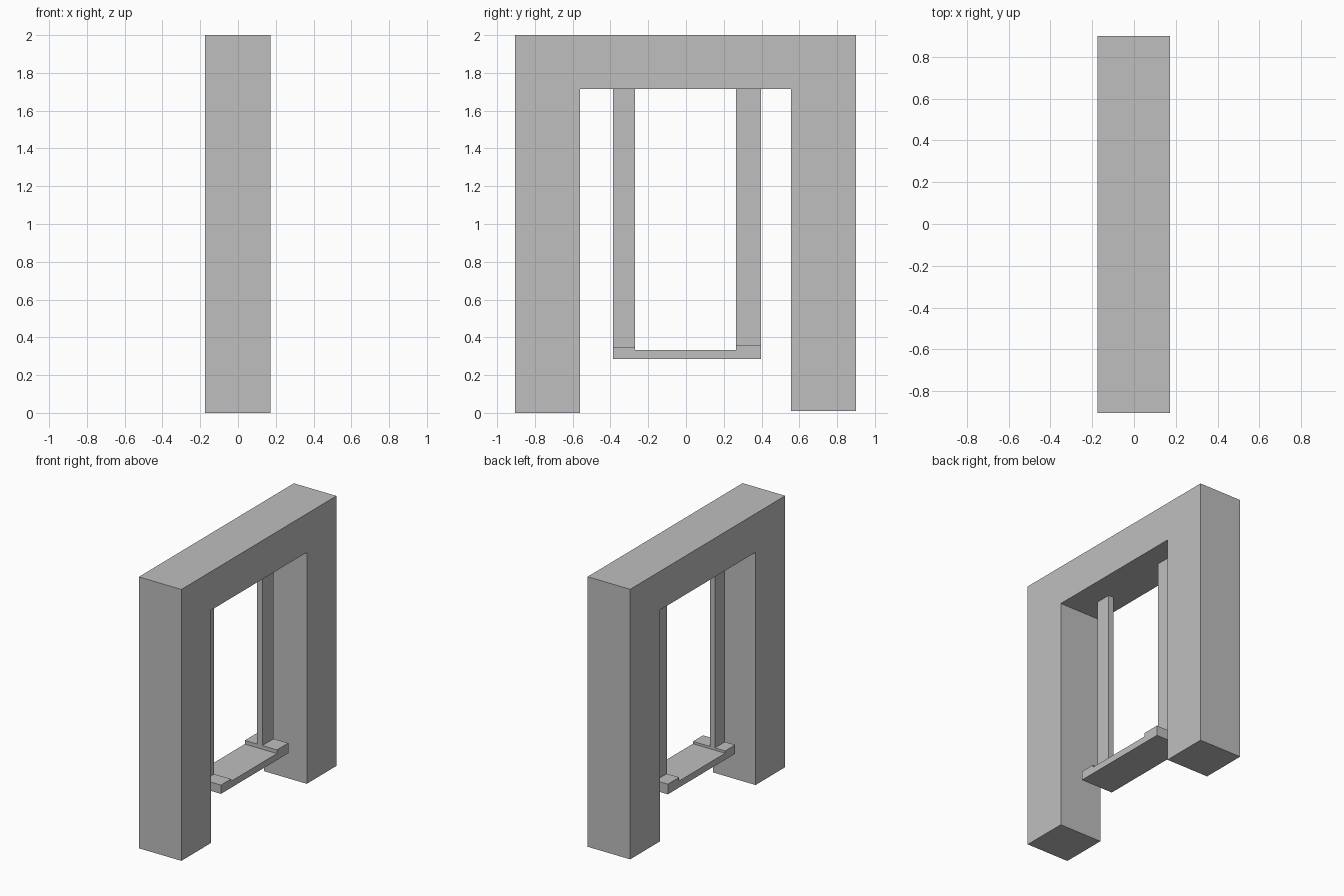
import bpy
import bmesh

old = bpy.data.objects.get("Cube")
if old:
    bpy.data.objects.remove(old, do_unlink=True)

# One plain grey for everything
grey = bpy.data.materials.new("plain grey")
grey.use_nodes = True
colour = (0.52, 0.52, 0.52, 1)
grey.diffuse_color = colour
grey.node_tree.nodes["Principled BSDF"].inputs["Base Color"].default_value = colour


def extrude_profile(name, profile, x0, x1):
    """Extrude a closed (y, z) outline from x0 to x1."""
    bm = bmesh.new()
    face = bm.faces.new([bm.verts.new((x0, y, z)) for y, z in profile])
    result = bmesh.ops.extrude_face_region(bm, geom=[face])
    moved = [v for v in result["geom"] if isinstance(v, bmesh.types.BMVert)]
    bmesh.ops.translate(bm, verts=moved, vec=(x1 - x0, 0, 0))
    bmesh.ops.recalc_face_normals(bm, faces=bm.faces)
    mesh = bpy.data.meshes.new(name)
    bm.to_mesh(mesh)
    bm.free()
    mesh.materials.append(grey)
    obj = bpy.data.objects.new(name, mesh)
    bpy.context.collection.objects.link(obj)
    return obj


def rectangle(y0, y1, z0, z1):
    return [(y0, z0), (y1, z0), (y1, z1), (y0, z1)]


BEAM_BOTTOM = 1.715

# Portal frame: two legs and a top beam in one outline
extrude_profile("frame", [
    (-0.905, 0), (-0.56, 0), (-0.56, BEAM_BOTTOM), (0.555, BEAM_BOTTOM),
    (0.555, 0.01), (0.90, 0.01), (0.90, 2), (-0.905, 2)], -0.175, 0.172)

# Swing seat with a raised block at each end
extrude_profile("seat", [
    (-0.387, 0.285), (0.397, 0.285), (0.397, 0.36), (0.265, 0.36),
    (0.265, 0.333), (-0.27, 0.333), (-0.27, 0.35), (-0.387, 0.35)], -0.13, 0.132)

# Flat hangers from the seat blocks up to the beam
extrude_profile("front_hanger", rectangle(-0.387, -0.27, 0.35, BEAM_BOTTOM), -0.047, -0.005)
extrude_profile("back_hanger", rectangle(0.265, 0.397, 0.36, BEAM_BOTTOM), -0.03, 0.013)
